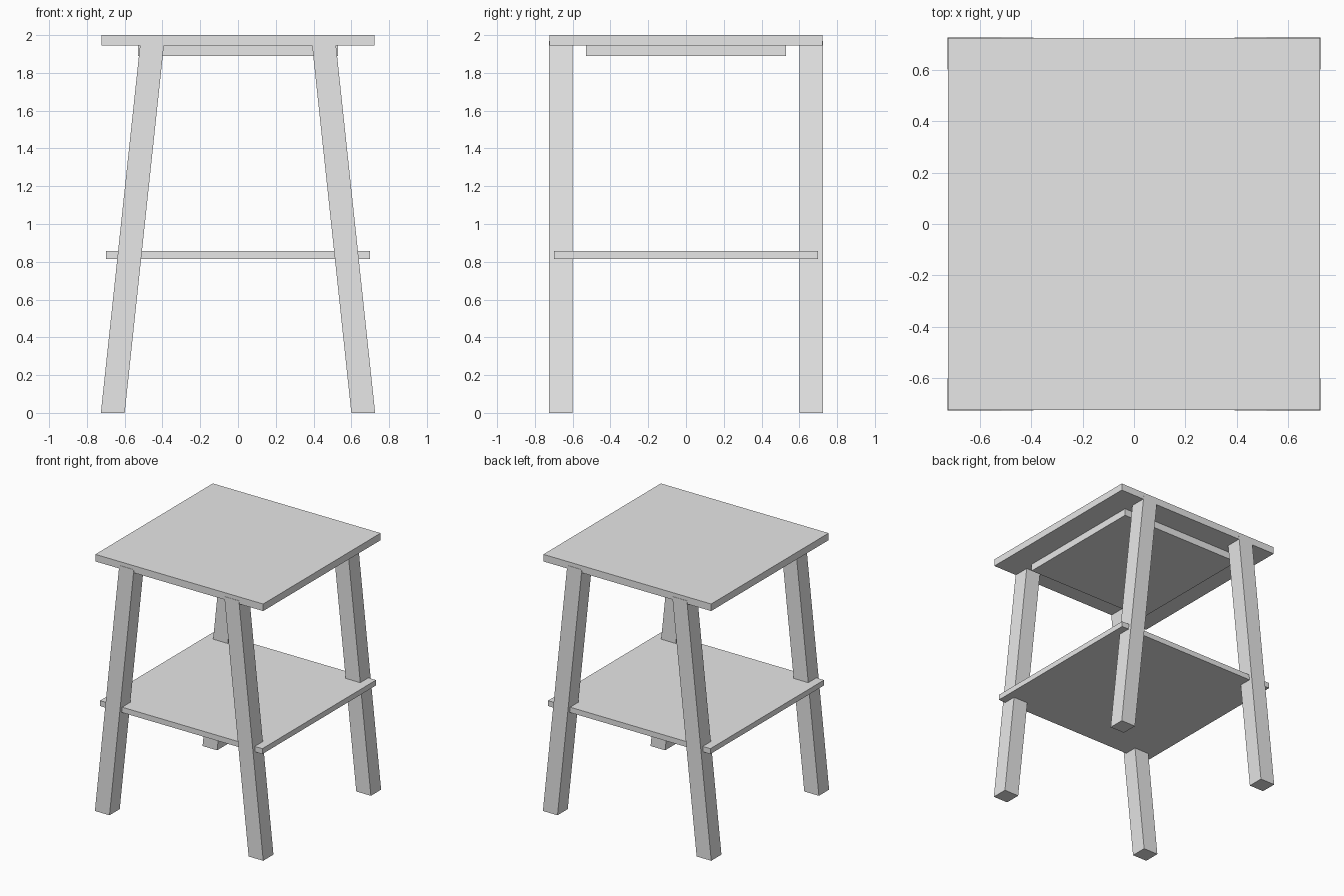
import bpy
import bmesh

cube = bpy.data.objects.get("Cube")
if cube:
    bpy.data.objects.remove(cube, do_unlink=True)

grey = bpy.data.materials.new("plain grey")
grey.use_nodes = True
grey.diffuse_color = (0.8, 0.8, 0.8, 1)
grey.node_tree.nodes["Principled BSDF"].inputs["Base Color"].default_value = grey.diffuse_color


def box(name, width, depth, bottom, top, x=0, y=0, lean=0):
    """Box between two heights; lean shifts its upper end along x."""
    bm = bmesh.new()
    bmesh.ops.create_cube(bm, size=1)
    for v in bm.verts:
        upper = v.co.z > 0
        v.co.x = x + v.co.x * width + (lean if upper else 0)
        v.co.y = y + v.co.y * depth
        v.co.z = top if upper else bottom
    mesh = bpy.data.meshes.new(name)
    bm.to_mesh(mesh)
    bm.free()
    mesh.materials.append(grey)
    obj = bpy.data.objects.new(name, mesh)
    bpy.context.collection.objects.link(obj)
    return obj


# Square top, the plate under it and the lower shelf
box("table_top", 1.447, 1.447, 1.945, 2.0)
box("under_plate", 1.06, 1.06, 1.89, 1.945)
box("lower_shelf", 1.4, 1.4, 0.815, 0.857)

# Four legs, leaning inwards to the sides only
for side, sx in (("left", 1), ("right", -1)):
    for end, sy in (("front", -1), ("back", 1)):
        box(f"{end}_{side}_leg", 0.126, 0.126, 0, 1.97,
            x=sx * 0.663, y=sy * 0.663, lean=-sx * 0.21)
